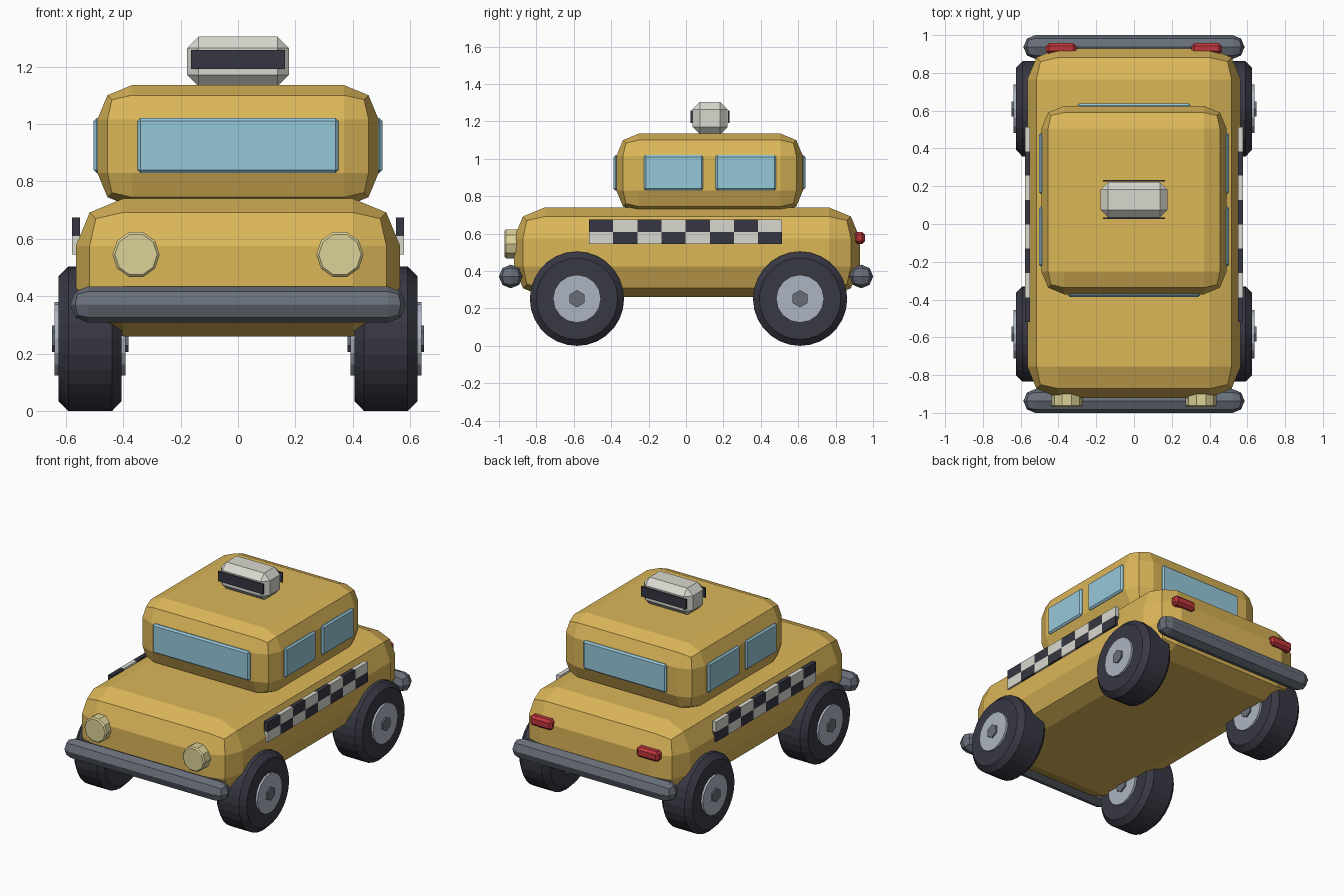
import bpy, bmesh, math
from mathutils import Matrix

cube = bpy.data.objects.get("Cube")
if cube:
    bpy.data.objects.remove(cube, do_unlink=True)


def material(name, r, g, b):
    col = [(c / 255 / 12.92) if c < 11 else ((c / 255 + 0.055) / 1.055) ** 2.4 for c in (r, g, b)] + [1]
    m = bpy.data.materials.new(name)
    m.use_nodes = True
    m.diffuse_color = col
    m.node_tree.nodes["Principled BSDF"].inputs["Base Color"].default_value = col
    return m


yellow = material("taxi yellow", 220, 183, 89)
glass = material("window blue", 150, 200, 218)
white = material("off white", 217, 217, 208)
dark = material("checker black", 54, 54, 66)
rubber = material("tyre rubber", 56, 56, 68)
silver = material("hub silver", 174, 181, 194)
steel = material("bumper steel", 104, 110, 121)
cream = material("lamp cream", 220, 210, 152)
red = material("tail red", 190, 54, 60)


def finish(name, bm, mats):
    bmesh.ops.recalc_face_normals(bm, faces=bm.faces)
    me = bpy.data.meshes.new(name)
    bm.to_mesh(me)
    bm.free()
    for m in mats:
        me.materials.append(m)
    ob = bpy.data.objects.new(name, me)
    bpy.context.collection.objects.link(ob)
    return ob


def add_box(bm, x, y, z):
    """Box spanning three (low, high) ranges."""
    size = [b - a for a, b in (x, y, z)]
    mid = [(a + b) / 2 for a, b in (x, y, z)]
    mat = Matrix.Translation(mid) @ Matrix.Diagonal((*size, 1))
    return bmesh.ops.create_cube(bm, size=1, matrix=mat)["verts"]


def box(name, x, y, z, mat, bevel=0, segments=2):
    bm = bmesh.new()
    add_box(bm, x, y, z)
    if bevel:
        bmesh.ops.bevel(bm, geom=bm.edges[:], offset=bevel, segments=segments,
                        profile=0.5, affect='EDGES', clamp_overlap=True)
    return finish(name, bm, [mat])


def disc(name, centre, radius, depth, sides, axis, mat, bevel=0, turn=0):
    """Cylinder along the given axis with optionally chamfered rims."""
    bm = bmesh.new()
    bmesh.ops.create_cone(bm, cap_ends=True, segments=sides, radius1=radius,
                          radius2=radius, depth=depth)
    if bevel:
        rims = [e for e in bm.edges if abs(e.verts[0].co.z - e.verts[1].co.z) < 1e-5]
        bmesh.ops.bevel(bm, geom=rims, offset=bevel, segments=1, affect='EDGES')
    rot = Matrix.Rotation(math.pi / 2, 4, 'Y' if axis == 'X' else 'X')
    bm.transform(Matrix.Translation(centre) @ rot @ Matrix.Rotation(turn, 4, 'Z'))
    return finish(name, bm, [mat])


# Rounded body, cabin
box("body", (-0.565, 0.565), (-0.92, 0.93), (0.26, 0.74), yellow, 0.165)
box("cabin", (-0.49, 0.49), (-0.372, 0.625), (0.71, 1.135), yellow, 0.12)

# Windows
box("windscreen", (-0.35, 0.35), (-0.387, -0.33), (0.83, 1.02), glass, 0.01, 1)
box("rear_window", (-0.3, 0.3), (0.58, 0.638), (0.835, 1.02), glass, 0.01, 1)

# Bumpers
for end, y in (("front", -0.937), ("rear", 0.937)):
    box(end + "_bumper", (-0.585, 0.585), (y - 0.063, y + 0.063), (0.308, 0.434), steel, 0.062)

# Roof sign with dark panels front and back
box("roof_sign", (-0.177, 0.177), (0.035, 0.222), (1.13, 1.305), white, 0.04, 1)
for end, y in (("front", 0.03), ("rear", 0.229)):
    box(end + "_sign_panel", (-0.163, 0.163), (y - 0.0048, y + 0.0048), (1.192, 1.257), dark)

for side, s in (("left", 1), ("right", -1)):
    def span(a, b):
        return tuple(sorted((s * a, s * b)))

    # Side windows
    for part, y in (("front", (-0.225, 0.092)), ("rear", (0.158, 0.482))):
        box(f"{side}_{part}_window", span(0.44, 0.503), y, (0.83, 1.02), glass, 0.01, 1)

    # Checker band: alternating blocks in two rows
    bm = bmesh.new()
    step = 0.129
    for col in range(8):
        for row in range(2):
            y, z = -0.518 + col * step, 0.545 + row * 0.065
            verts = add_box(bm, span(0.55, 0.578), (y, y + step), (z, z + 0.065))
            for f in {f for v in verts for f in v.link_faces}:
                f.material_index = (col + row) % 2
    finish(side + "_checker_band", bm, [white, dark])

    # Lamps
    disc(side + "_headlight", (s * 0.355, -0.93, 0.545), 0.082, 0.08, 10, 'Y', cream,
         0.008, math.pi / 10)
    box(side + "_tail_light", span(0.305, 0.465), (0.9, 0.957), (0.545, 0.61), red, 0.015, 1)

    # Wheels
    for part, y in (("front", -0.583), ("rear", 0.61)):
        name = f"{side}_{part}"
        centre = (s * 0.515, y, 0.252)
        disc(name + "_tyre", centre, 0.252, 0.22, 28, 'X', rubber, 0.034)
        disc(name + "_hub", centre, 0.128, 0.248, 16, 'X', silver)
        disc(name + "_nut", centre, 0.046, 0.266, 6, 'X', steel, 0, math.pi / 2)
